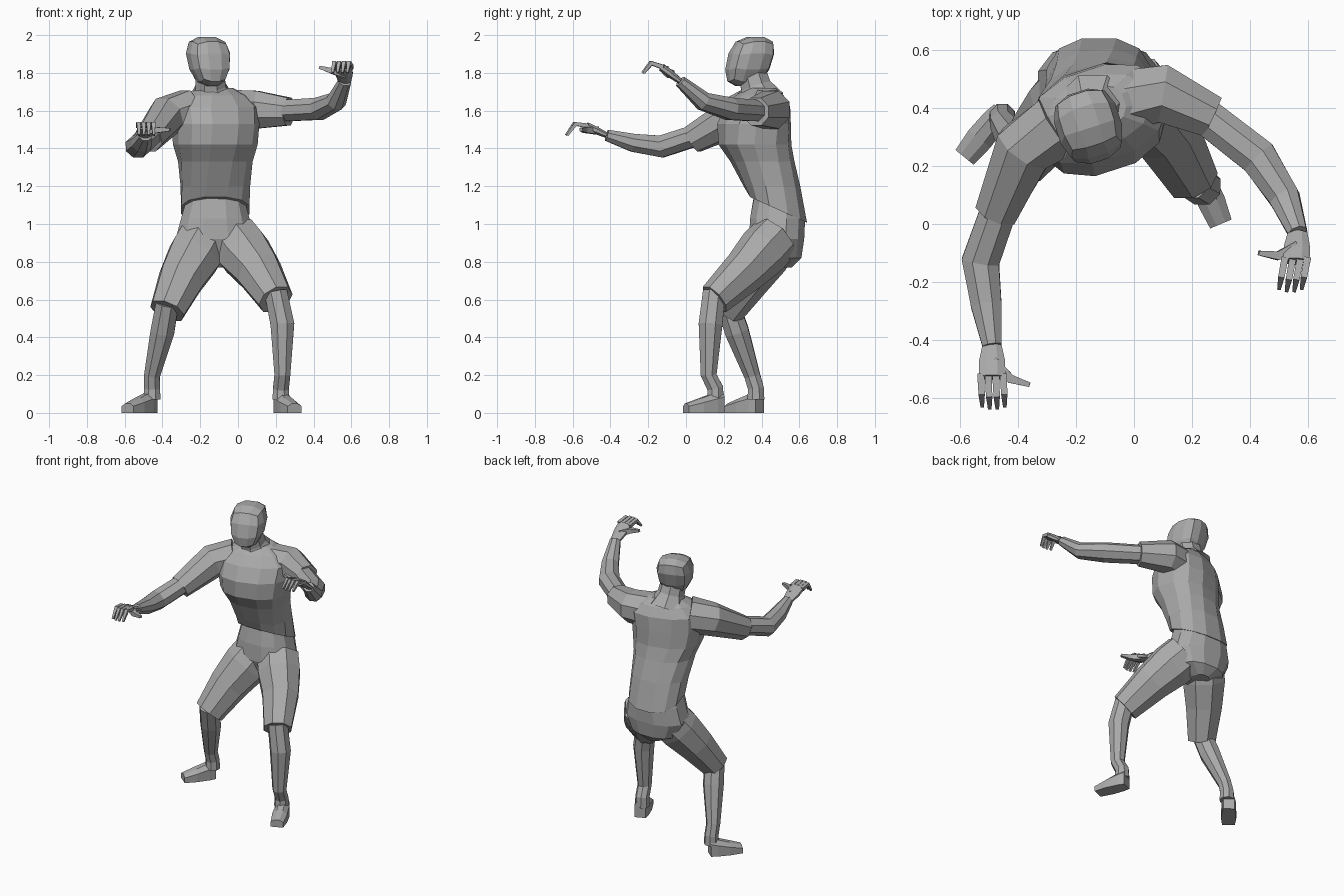
import bpy, bmesh
from math import sin, cos, pi, radians
from mathutils import Matrix, Vector

if "Cube" in bpy.data.objects:
    bpy.data.objects.remove(bpy.data.objects["Cube"])

UP = Vector((0, 0, 1))
FRONT = Vector((0, -1, 0))
GREY = (.4, .4, .4, 1)

material = bpy.data.materials.new("plain grey")
material.use_nodes = True
material.diffuse_color = GREY
shader = material.node_tree.nodes["Principled BSDF"]
shader.inputs["Base Color"].default_value = GREY


def finish(name, bm):
    """Turn a bmesh into a flat-shaded grey object."""
    bmesh.ops.recalc_face_normals(bm, faces=bm.faces)
    mesh = bpy.data.meshes.new(name)
    bm.to_mesh(mesh)
    bm.free()
    mesh.materials.append(material)
    obj = bpy.data.objects.new(name, mesh)
    bpy.context.collection.objects.link(obj)
    return obj


def skin(name, sections, sides, roundness=1.0):
    """Join sections of (centre, half-width vector, half-depth vector)."""
    def spread(value):
        return value * abs(value) ** (roundness - 1) / cos(pi / sides)

    bm = bmesh.new()
    loops = []
    for centre, across, along in sections:
        angles = [2 * pi * (k + .5) / sides for k in range(sides)]
        points = [centre + across * spread(cos(a)) + along * spread(sin(a)) for a in angles]
        loops.append([bm.verts.new(p) for p in points])
    for lower, upper in zip(loops, loops[1:]):
        for k in range(sides):
            bm.faces.new((lower[k - 1], lower[k], upper[k], upper[k - 1]))
    bm.faces.new(loops[0])
    bm.faces.new(loops[-1])
    return finish(name, bm)


def tube(name, joints, radii, facing=UP, flat=1.0, sides=8):
    """Tapering limb through joints; flat scales its depth."""
    sections = []
    for i, (joint, radius) in enumerate(zip(joints, radii)):
        after = joints[min(i + 1, len(joints) - 1)]
        direction = (after - joints[max(i - 1, 0)]).normalized()
        across = direction.cross(facing).normalized()
        sections.append((joint, across * radius, across.cross(direction) * radius * flat))
    return skin(name, sections, sides)


def trunk(name, rings):
    """Stack level rings of (z, y, half width, half depth), twisting with height."""
    sections = []
    for z, y, width, depth in rings:
        turn = Matrix.Rotation(radians(18) * min(1, max(0, (z - 1.1) / .4)), 3, "Z")
        across = turn @ Vector((width, 0, 0))
        along = turn @ Vector((0, depth, 0))
        sections.append((Vector((-.12, y, z)), across, along))
    return skin(name, sections, sides=12, roundness=.85)


def joints(*coordinates):
    return [Vector(c) for c in coordinates]


# Shirt, with its hem raised in front and dropped at the back
shirt = trunk("shirt", [
    (1.07, .49, .18, .15), (1.2, .455, .18, .145), (1.33, .405, .19, .16), (1.42, .365, .215, .18),
    (1.53, .36, .225, .18), (1.62, .38, .23, .155), (1.68, .39, .17, .115), (1.72, .4, .09, .07)])
for vertex in shirt.data.vertices:
    if vertex.co.z < 1.1:
        vertex.co.z += (.5 - vertex.co.y) * .45

# Hips
trunk("pants_hips", [
    (1.14, .48, .15, .12), (1.03, .485, .18, .145),
    (.92, .48, .21, .145), (.82, .49, .16, .12), (.77, .48, .06, .08)])

# Head: a rounded block, leaning forward and narrowing towards the chin
bm = bmesh.new()
bmesh.ops.create_cube(bm, size=2)
bmesh.ops.subdivide_edges(bm, edges=bm.edges, cuts=2, use_grid_fill=True)
for vertex in bm.verts:
    p = vertex.co.lerp(vertex.co.normalized(), .8)
    jaw = max(0, -p.z)
    vertex.co = (p.x * (1 - .35 * jaw), p.y * (1 - .1 * jaw) + .3 * p.z, p.z)
head = finish("head", bm)
head.data.transform(Matrix.LocRotScale(
    Vector((-.155, .335, 1.86)), Matrix.Rotation(radians(18), 3, "Z"), Vector((.12, .125, .14))))

# Neck spreading into the shoulders
neck_path = joints((-.14, .4, 1.65), (-.145, .37, 1.73), (-.15, .35, 1.8))
tube("neck", neck_path, (.12, .08, .075), FRONT)

ARMS = {
    "left": joints(
        (-.04, .42, 1.6), (.1, .45, 1.605), (.27, .37, 1.595), (.43, .23, 1.61),
        (.52, .09, 1.65), (.565, -.03, 1.755), (.56, -.13, 1.83), (.54, -.235, 1.8), (.43, -.1, 1.83)),
    "right": joints(
        (-.26, .34, 1.6), (-.38, .26, 1.57), (-.475, .04, 1.45), (-.53, -.13, 1.41),
        (-.51, -.28, 1.43), (-.49, -.42, 1.47), (-.49, -.53, 1.52), (-.485, -.64, 1.47), (-.36, -.555, 1.5)),
}

for side, (chest, shoulder, cuff, elbow, forearm, wrist, knuckles, tip, thumb) in ARMS.items():
    # Sleeve and bare arm
    tube(side + "_sleeve", (chest, shoulder, cuff), (.11, .1, .073))
    inner = shoulder.lerp(cuff, .7)
    tube(side + "_arm", (inner, elbow, forearm, wrist), (.062, .065, .053, .033), flat=.9)

    # Palm, four hooked fingers and a thumb
    palm = wrist.lerp(knuckles, .5)
    tube(side + "_palm", (wrist, palm, knuckles), (.033, .045, .046), flat=.45)
    bend = knuckles.lerp(tip, .6) + UP * .04
    for finger in range(4):
        place = finger - 1.5
        shift = Vector((place * .026, abs(place) * .008, 0))
        path = [p + shift for p in (knuckles, bend, tip)]
        tube(f"{side}_finger_{finger + 1}", path, (.012, .011, .006), sides=4)
    arch = palm.lerp(thumb, .5) + FRONT * .02
    tube(side + "_thumb", (palm, arch, thumb), (.02, .015, .008), sides=4)

LEGS = {
    "left": joints(
        (-.02, .47, .92), (.11, .31, .75), (.2, .15, .6), (.235, .13, .47),
        (.235, .12, .2), (.22, .19, .06), (.3, 0, .025)),
    "right": joints(
        (-.18, .47, .92), (-.3, .33, .71), (-.375, .22, .54), (-.4, .27, .43),
        (-.455, .35, .2), (-.455, .39, .06), (-.585, .23, .025)),
}

for side, (hip, thigh, knee, calf, ankle, heel, toe) in LEGS.items():
    # Loose trouser leg ending at the knee
    buttock = hip.lerp(thigh, .4)
    tube(side + "_trouser_leg", (hip, buttock, thigh, knee), (.135, .138, .118, .09), FRONT, .92)

    # Shin
    instep = ankle.lerp(heel, .5)
    tube(side + "_shin", (knee + UP * .04, calf, ankle, instep, instep - UP * .06),
         (.06, .063, .042, .042, .045), FRONT)

    # Foot, with everything below its middle pressed into a flat sole
    steps = [heel.lerp(toe, t) for t in (0, .2, .6, 1)]
    stride = (toe - heel).normalized()
    across = stride.cross(UP).normalized()
    foot = skin(side + "_foot", [
        (p, across * width, UP * p.z) for p, width in zip(steps, (.036, .044, .048, .04))], sides=8)
    for vertex in foot.data.vertices:
        middle = heel.z + (vertex.co - heel).dot(stride) * stride.z
        if vertex.co.z < middle:
            vertex.co.z = 0
